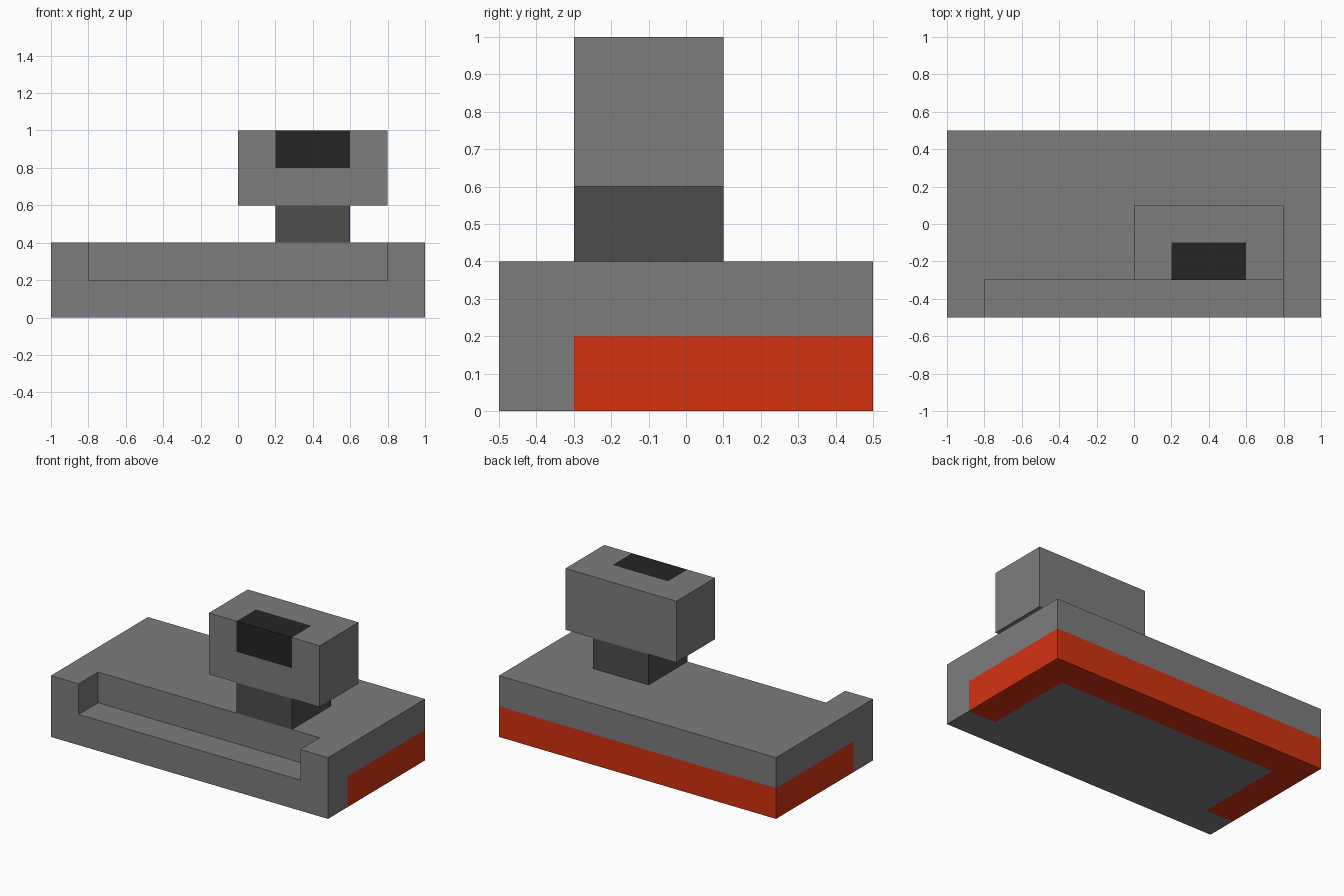
import bpy
import bmesh
from mathutils import Vector

if "Cube" in bpy.data.objects:
    bpy.data.objects.remove(bpy.data.objects["Cube"], do_unlink=True)


def material(name, r, g, b):
    mat = bpy.data.materials.new(name)
    mat.use_nodes = True
    mat.diffuse_color = (r, g, b, 1)
    mat.node_tree.nodes["Principled BSDF"].inputs["Base Color"].default_value = (r, g, b, 1)
    return mat


GREY = material("mid grey", 0.205, 0.205, 0.205)
DARK = material("dark grey", 0.074, 0.074, 0.074)
BLACK = material("near black", 0.018, 0.018, 0.018)
RED = material("red", 0.65, 0.031, 0.005)


def box(name, lo, hi, *mats):
    """Box between two corners, with its material slots."""
    lo, hi = Vector(lo), Vector(hi)
    bm = bmesh.new()
    bmesh.ops.create_cube(bm, size=1)
    bmesh.ops.scale(bm, vec=hi - lo, verts=bm.verts)
    bmesh.ops.translate(bm, vec=(lo + hi) / 2, verts=bm.verts)
    mesh = bpy.data.meshes.new(name)
    bm.to_mesh(mesh)
    bm.free()
    obj = bpy.data.objects.new(name, mesh)
    bpy.context.collection.objects.link(obj)
    for mat in mats:
        mesh.materials.append(mat)
    return obj


def paint(obj, cuts, rule):
    """Cut along (axis, position) planes, give slot 1 to faces that fit the rule, merge the rest."""
    bm = bmesh.new()
    bm.from_mesh(obj.data)
    for axis, pos in cuts:
        point, normal = Vector(), Vector()
        point[axis], normal[axis] = pos, 1
        bmesh.ops.bisect_plane(bm, geom=bm.verts[:] + bm.edges[:] + bm.faces[:],
                               plane_co=point, plane_no=normal)
    bm.normal_update()
    for face in bm.faces:
        face.material_index = int(rule(face.calc_center_median(), face.normal))
    bmesh.ops.dissolve_limit(bm, angle_limit=0.01, verts=bm.verts, edges=bm.edges,
                             delimit={'MATERIAL'})
    bm.to_mesh(obj.data)
    bm.free()


# Base slab with a tray cut out of its front top edge
base = box("base", (-1, -0.5, 0), (1, 0.5, 0.4), GREY, RED)
cutter = box("tray_cutter", (-0.8, -0.7, 0.2), (0.8, -0.3, 0.6), GREY)
cutter.hide_render = True
mod = base.modifiers.new("tray", 'BOOLEAN')
mod.operation = 'DIFFERENCE'
mod.solver = 'EXACT'
mod.object = cutter
bpy.context.view_layer.objects.active = base
bpy.ops.object.modifier_apply(modifier=mod.name)
bpy.data.objects.remove(cutter, do_unlink=True)


# Red band round the lower back and sides, wrapping under the slab
def is_red(c, n):
    low_and_back = c.z < 0.2 and c.y > -0.3
    return low_and_back and (c.z > 0.01 or abs(c.x) > 0.8 or c.y > 0.3)


paint(base, [(0, -0.8), (0, 0.8), (1, -0.3), (1, 0.3), (2, 0.2)], is_red)

# Neck
box("neck", (0.2, -0.3, 0.4), (0.6, 0.1, 0.6), DARK)

# Head with a dark patch folded over its front top edge
head = box("head", (0, -0.3, 0.6), (0.8, 0.1, 1), GREY, BLACK)
paint(head, [(0, 0.2), (0, 0.6), (1, -0.1), (2, 0.8)],
      lambda c, n: 0.2 < c.x < 0.6 and c.y < -0.1 and c.z > 0.8)
